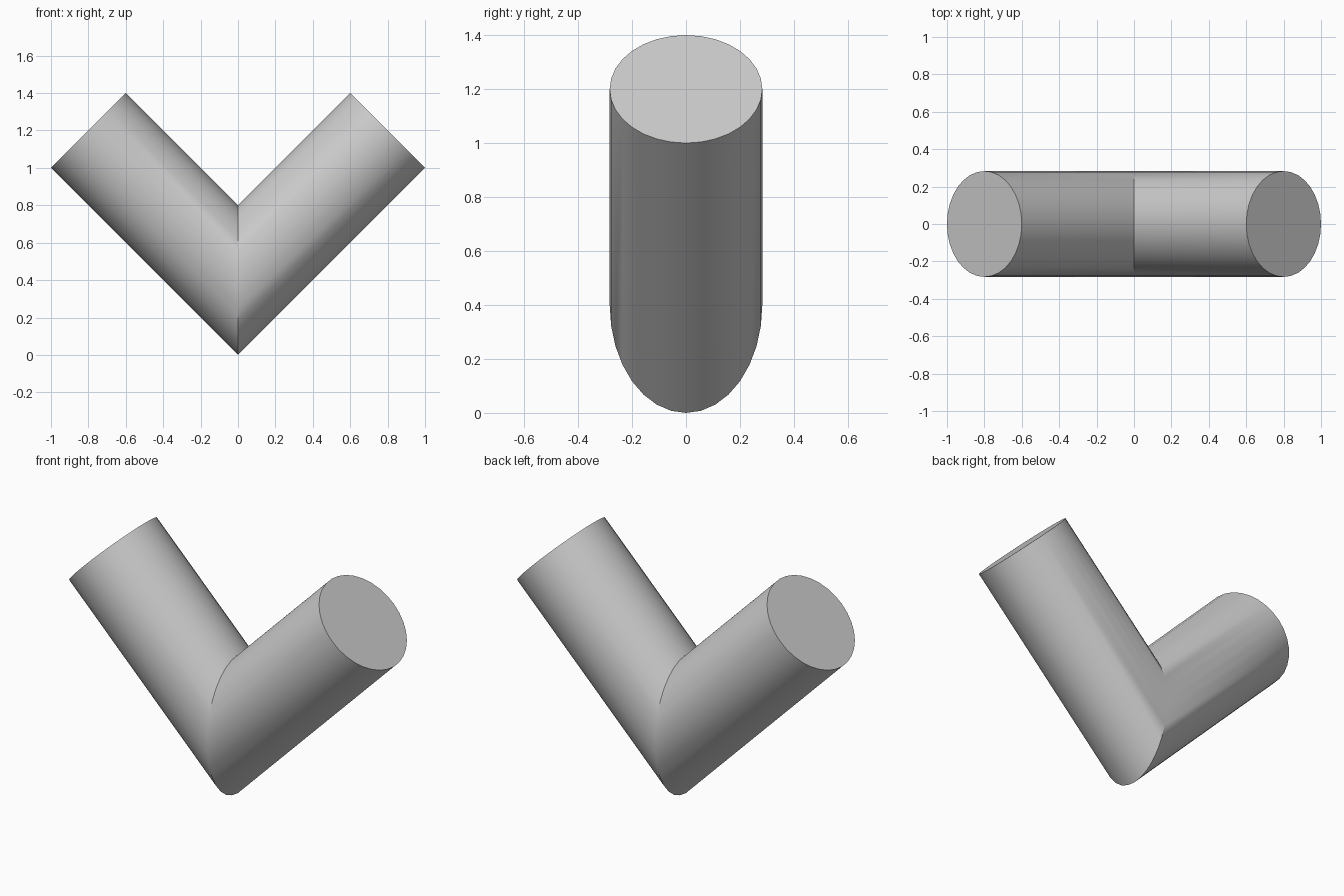
import bpy
import bmesh
import math
from mathutils import Vector

cube = bpy.data.objects.get("Cube")
if cube:
    bpy.data.objects.remove(cube, do_unlink=True)

SIDES = 32
RADIUS = 0.4 * math.sqrt(0.5)

# Plain grey material
grey = bpy.data.materials.new("plain_grey")
grey.use_nodes = True
color = (0.6, 0.6, 0.6, 1.0)
grey.diffuse_color = color
grey.node_tree.nodes["Principled BSDF"].inputs["Base Color"].default_value = color


def ring(bm, center, tilt):
    """Elliptical pipe section; tilt is its half-axis in the xz plane."""
    verts = []
    for i in range(SIDES):
        a = math.tau * i / SIDES
        side = Vector((0, RADIUS * math.sin(a), 0))
        verts.append(bm.verts.new(Vector(center) + Vector(tilt) * math.cos(a) + side))
    return verts


# Mitred elbow: round end, shared mitre, round end
bm = bmesh.new()
left_end = ring(bm, (0.8, 0, 1.2), (-0.2, 0, 0.2))
mitre = ring(bm, (0, 0, 0.4), (0, 0, 0.4))
right_end = ring(bm, (-0.8, 0, 1.2), (0.2, 0, 0.2))
for a, b in ((left_end, mitre), (mitre, right_end)):
    for i in range(SIDES):
        j = (i + 1) % SIDES
        bm.faces.new((a[i], a[j], b[j], b[i]))
bm.faces.new(left_end)
bm.faces.new(right_end)
bmesh.ops.recalc_face_normals(bm, faces=bm.faces)

mesh = bpy.data.meshes.new("pipe_elbow")
bm.to_mesh(mesh)
bm.free()
mesh.materials.append(grey)
elbow = bpy.data.objects.new("pipe_elbow", mesh)
bpy.context.collection.objects.link(elbow)

# Smooth walls, crisp caps and mitre
bpy.ops.object.select_all(action="DESELECT")
elbow.select_set(True)
bpy.context.view_layer.objects.active = elbow
bpy.ops.object.shade_smooth_by_angle(angle=math.radians(30))
